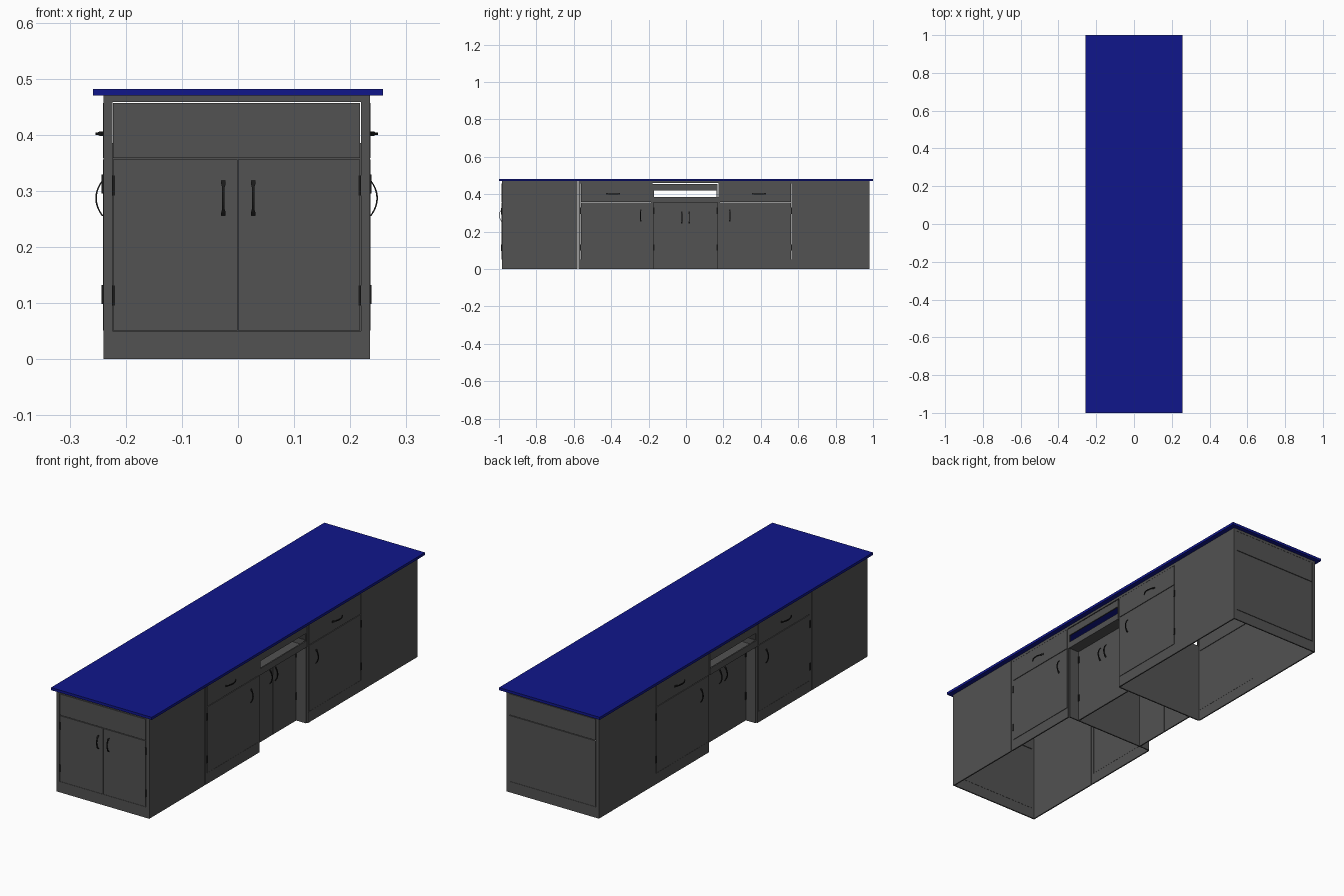
import bpy, bmesh, math
from mathutils import Vector

if "Cube" in bpy.data.objects:
    bpy.data.objects.remove(bpy.data.objects["Cube"])


def material(name, rgb):
    m = bpy.data.materials.new(name)
    m.diffuse_color = (*rgb, 1)
    m.use_nodes = True
    m.node_tree.nodes["Principled BSDF"].inputs["Base Color"].default_value = m.diffuse_color
    return m


BLUE = material("worktop_blue", (0.005, 0.008, 0.26))
GREY = material("cabinet_grey", (0.085, 0.085, 0.085))
BLACK = material("fitting_black", (0.01, 0.01, 0.01))

XL, XR = -0.24, 0.235        # long faces
YF, YB = -0.985, 0.98        # end faces
H, T = 0.47, 0.006           # carcass height, panel thickness
RECESS = 0.055               # knee recess depth
CF, CB = -0.18, 0.175        # centre bay limits


def finish(name, bm, mat):
    bmesh.ops.recalc_face_normals(bm, faces=bm.faces)
    me = bpy.data.meshes.new(name)
    bm.to_mesh(me)
    bm.free()
    me.materials.append(mat)
    ob = bpy.data.objects.new(name, me)
    bpy.context.collection.objects.link(ob)
    return ob


def box(name, xs, ys, zs, mat=GREY):
    bm = bmesh.new()
    bmesh.ops.create_cube(bm, size=1)
    for v in bm.verts:
        for i, (a, b) in enumerate((xs, ys, zs)):
            v.co[i] = (a + b) / 2 + v.co[i] * (b - a)
    return finish(name, bm, mat)


def handle(name, centre, out, along, length=0.064, rise=0.012):
    """Bowed flat bar, wider at its feet."""
    c, n, a = Vector(centre), Vector(out), Vector(along)
    w = n.cross(a)
    bm, prev, steps = bmesh.new(), None, 10
    for i in range(steps + 1):
        t = 2 * i / steps - 1
        mid = c + a * (t * length / 2) + n * (rise * (1 - t * t))
        half = 0.004 if abs(t) > 0.75 else 0.0022
        ring = [bm.verts.new(mid + w * (p * half) + n * (q * 0.0014))
                for p, q in ((-1, -1), (1, -1), (1, 1), (-1, 1))]
        if prev:
            for k in range(4):
                j = (k + 1) % 4
                bm.faces.new((prev[k], prev[j], ring[j], ring[k]))
        else:
            bm.faces.new(ring)
        prev = ring
    bm.faces.new(prev)
    return finish(name, bm, BLACK)


# worktop
box("worktop", (-0.258, 0.258), (-1, 1), (H, 0.482), BLUE)

# long sides, the second one mirrored
for side, s, xf in (("right", 1, XR), ("left", -1, XL)):
    def panel(name, ys, zs, out=0.0, mat=GREY, thick=T):
        x = xf + s * out
        return box(f"{side}_{name}", sorted((x, x - s * thick)), ys, zs, mat)

    # plain end panels; a narrow gap is left beside the front one
    panel("front_blank", (YF, -0.581), (0, H))
    panel("back_blank", (0.575, YB), (0, H))

    # drawer and door bays
    for bay, inner, outer, hy in (("front", CF, -0.575, -0.243), ("back", CB, 0.575, 0.235)):
        d = 1 if outer > inner else -1

        def span(a, b):
            return sorted((a, b))
        edge, lip = outer - d * 0.012, inner + d * 0.006
        panel(f"{bay}_kick_rail", span(inner, outer), (0, 0.05))
        panel(f"{bay}_top_rail", span(inner, outer), (0.458, H))
        panel(f"{bay}_outer_stile", span(edge, outer), (0.05, 0.458))
        panel(f"{bay}_inner_stile", span(inner, lip), (0.05, 0.458))
        ys = span(edge - d * 0.0015, lip + d * 0.0015)
        panel(f"{bay}_door", ys, (0.0515, 0.356), 0.001)
        panel(f"{bay}_drawer_front", ys, (0.359, 0.4565), 0.001)
        for z in (0.098, 0.295):
            panel(f"{bay}_hinge", span(edge - d * 0.002, edge + d * 0.004),
                  (z, z + 0.034), 0.003, BLACK, 0.004)
        handle(f"{side}_{bay}_door_handle", (xf + s * 0.001, hy, 0.287), (s, 0, 0), (0, 0, 1))
        handle(f"{side}_{bay}_drawer_handle", (xf + s * 0.001, d * 0.39, 0.402),
               (s, 0, 0), (0, 1, 0), 0.076)

    # centre bay: slotted apron over recessed doors
    panel("apron_top_rail", (CF, CB), (0.459, H))
    panel("apron_upper_bar", (CF, 0.168), (0.42, 0.455))
    panel("apron_lower_bar", (CF, 0.168), (0.355, 0.385))
    panel("apron_front_post", (CF, -0.17), (0.385, 0.42))
    panel("apron_back_post", (0.163, 0.168), (0.385, 0.42))
    for y0, y1, hy, gy in ((CF + T, -0.0035, -0.022, CF + 0.007),
                           (-0.0015, CB - T, 0.017, CB - 0.012)):
        panel("centre_door", (y0, y1), (0, 0.355), -RECESS)
        handle(f"{side}_centre_door_handle", (xf - s * RECESS, hy, 0.275),
               (s, 0, 0), (0, 0, 1))
        for z in (0.098, 0.295):
            panel("centre_hinge", (gy, gy + 0.005), (z, z + 0.034), 0.003 - RECESS, BLACK, 0.004)

# dividers and slot shelf of the centre bay
box("front_divider", (XL + T, XR - T), (CF, CF + T), (0, 0.385))
box("back_divider", (XL + T, XR - T), (CB - T, CB), (0, 0.385))
box("slot_shelf", (XL + T, XR - T), (CF + T, CB - T), (0.355, 0.36))

# end faces: framed, with a false drawer front above
for end, s, yf in (("front", -1, YF), ("back", 1, YB)):
    def panel(name, xs, zs, out=0.0, mat=GREY, thick=T):
        y = yf + s * out
        return box(f"{end}_end_{name}", xs, sorted((y, y - s * thick)), zs, mat)

    xl, xr = XL + 0.016, XR - 0.016
    panel("kick_rail", (XL, XR), (0, 0.05))
    panel("top_rail", (XL, XR), (0.458, H))
    panel("left_stile", (XL, xl), (0.05, 0.458))
    panel("right_stile", (xr, XR), (0.05, 0.458))
    panel("drawer_front", (xl + 0.0015, xr - 0.0015), (0.359, 0.4565), 0.001)
    if end == "back":
        panel("panel", (xl + 0.0015, xr - 0.0015), (0.0515, 0.356), 0.001)
        continue
    # front end has a pair of doors
    for x0, x1, hx, gx in ((xl + 0.0015, -0.0005, -0.026, -0.222),
                           (0.0, xr - 0.0015, 0.027, 0.217)):
        panel("door", (x0, x1), (0.0515, 0.356), 0.001)
        handle("front_end_handle", (hx, yf - 0.001, 0.287), (0, -1, 0), (0, 0, 1))
        for z in (0.096, 0.292):
            panel("hinge", (gx - 0.0025, gx + 0.0025), (z, z + 0.035), 0.003, BLACK, 0.004)
